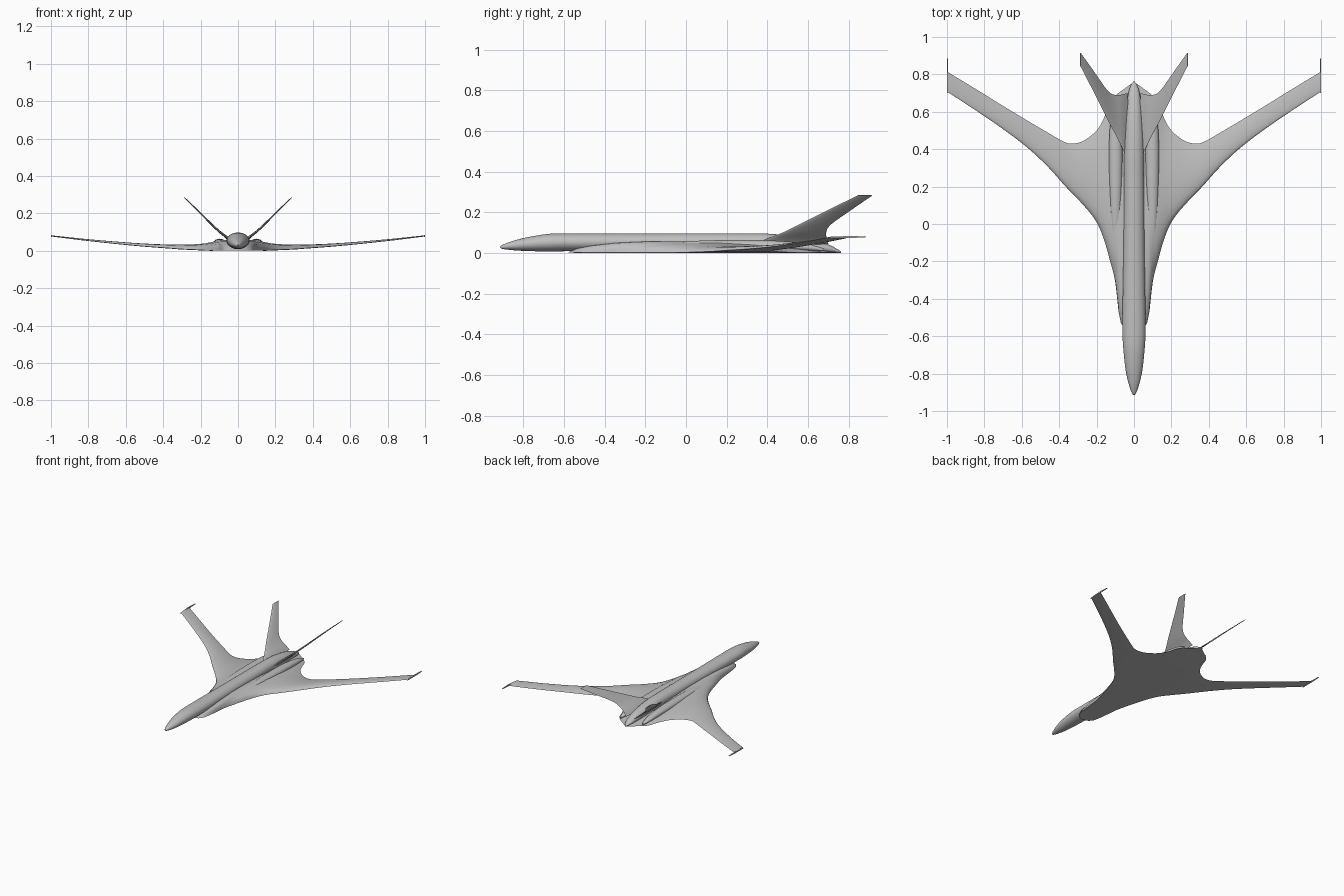
import bpy, bmesh, math

old = bpy.data.objects.get("Cube")
if old:
    bpy.data.objects.remove(old, do_unlink=True)

grey = bpy.data.materials.new("light grey")
grey.use_nodes = True
COLOUR = (0.52, 0.52, 0.52, 1)
grey.diffuse_color = COLOUR
grey.node_tree.nodes["Principled BSDF"].inputs["Base Color"].default_value = COLOUR


def loft(name, rings, mirror=False, angle=40):
    """Skin closed rings of equal point count, cap both ends."""
    bm = bmesh.new()
    vr = [[bm.verts.new(p) for p in ring] for ring in rings]
    n = len(vr[0])
    for a, b in zip(vr, vr[1:]):
        for i in range(n):
            j = (i + 1) % n
            bm.faces.new((a[i], a[j], b[j], b[i]))
    bm.faces.new(vr[0])
    bm.faces.new(vr[-1])
    bmesh.ops.recalc_face_normals(bm, faces=bm.faces)
    mesh = bpy.data.meshes.new(name)
    bm.to_mesh(mesh)
    bm.free()
    mesh.materials.append(grey)
    ob = bpy.data.objects.new(name, mesh)
    bpy.context.collection.objects.link(ob)
    if mirror:
        ob.modifiers.new("mirror", 'MIRROR').use_axis[0] = True
    bpy.ops.object.select_all(action='DESELECT')
    ob.select_set(True)
    bpy.context.view_layer.objects.active = ob
    bpy.ops.object.shade_smooth_by_angle(angle=math.radians(angle))
    return ob


def smooth(rows, steps=4):
    """Catmull-Rom interpolation between rows of numbers."""
    out = []
    for i in range(len(rows) - 1):
        p = [rows[max(0, min(len(rows) - 1, i + k))] for k in (-1, 0, 1, 2)]
        for s in range(steps):
            t = s / steps
            out.append([0.5 * (2 * b + (c - a) * t + (2 * a - 5 * b + 4 * c - d) * t * t
                               + (3 * b - a - 3 * c + d) * t ** 3) for a, b, c, d in zip(*p)])
    return out + [list(rows[-1])]


def tube(cx, rows, n=32):
    """Elliptical rings along y from (y, half width, centre z, half height)."""
    return [[(cx + rx * math.cos(2 * math.pi * k / n), y, zc + rz * math.sin(2 * math.pi * k / n))
             for k in range(n)] for y, rx, zc, rz in rows]


CHORD = [0, 0.02, 0.07, 0.16, 0.3, 0.45, 0.6, 0.75, 0.9, 1]


def foil(t):
    """Thickness share along the chord, 1 at the fattest point."""
    return max(0.0, 2.6 * math.sqrt(t) * (1 - t) ** 0.9) / 1.0 if t < 1 else 0.0


# Fuselage: pointed nose, straight barrel, drooping tail cone
body = [(-0.914, 0.003, 0.030, 0.003), (-0.90, 0.013, 0.031, 0.011), (-0.85, 0.030, 0.037, 0.023),
        (-0.78, 0.045, 0.044, 0.034), (-0.68, 0.056, 0.051, 0.043), (-0.60, 0.061, 0.053, 0.044),
        (-0.45, 0.061, 0.053, 0.044), (-0.1, 0.056, 0.053, 0.044), (0.30, 0.053, 0.053, 0.044),
        (0.45, 0.052, 0.050, 0.042), (0.60, 0.043, 0.038, 0.034), (0.70, 0.030, 0.022, 0.020),
        (0.745, 0.015, 0.010, 0.009), (0.762, 0.003, 0.004, 0.003)]
loft("fuselage", tube(0, smooth(body)))

# Blended wing: (x, leading edge y, trailing edge y, underside z, thickness)
wing = [(0, -0.58, 0.76, 0, 0.056), (0.07, -0.53, 0.71, 0, 0.055), (0.10, -0.31, 0.685, 0, 0.052),
        (0.13, -0.19, 0.65, 0, 0.046), (0.155, -0.10, 0.58, 0, 0.041), (0.185, -0.02, 0.52, 0.001, 0.035),
        (0.22, 0.040, 0.48, 0.003, 0.030), (0.27, 0.10, 0.445, 0.005, 0.026),
        (0.32, 0.153, 0.430, 0.008, 0.022), (0.37, 0.205, 0.437, 0.012, 0.019),
        (0.455, 0.30, 0.485, 0.018, 0.016), (0.56, 0.40, 0.547, 0.027, 0.013),
        (0.69, 0.50, 0.625, 0.040, 0.010), (0.835, 0.60, 0.715, 0.056, 0.007),
        (0.995, 0.705, 0.812, 0.076, 0.004)]


def wing_ring(x, le, te, z, t):
    c = te - le
    up = [(x, le + c * s, z + 0.002 + t * foil(s) / 1.02) for s in CHORD]
    low = [(x, le + c * s, z + 0.002 * abs(2 * s - 1) ** 6) for s in reversed(CHORD)]
    return up + low


half = [wing_ring(*r) for r in smooth(wing, 3)]
other = [[(-x, y, z) for x, y, z in ring] for ring in half[:0:-1]]
loft("blended_wing", other + half)

# Winglets: thin swept blades at the tips
loft("winglet", [[(x, 0.70, 0.074), (x, 0.815, 0.074), (x, 0.885, 0.078), (x, 0.885, 0.081),
                  (x, 0.80, 0.085), (x, 0.74, 0.080)] for x in (0.994, 1.0)], mirror=True, angle=20)

# Engine humps sunk into the wing beside the fuselage
hump = [(-0.10, 0.008, 0.035, 0.006), (-0.06, 0.020, 0.036, 0.014), (0.05, 0.028, 0.038, 0.022),
        (0.20, 0.034, 0.038, 0.026), (0.38, 0.036, 0.037, 0.026), (0.52, 0.031, 0.033, 0.022),
        (0.62, 0.022, 0.025, 0.015), (0.68, 0.008, 0.015, 0.006)]
loft("engine_hump", tube(0.098, smooth(hump), 24), mirror=True)

# V tail: (x, z, leading edge y, trailing edge y, thickness)
fin = [(0.035, 0.045, 0.34, 0.70, 0.016), (0.065, 0.075, 0.41, 0.692, 0.014),
       (0.10, 0.103, 0.480, 0.690, 0.012), (0.14, 0.140, 0.555, 0.712, 0.010),
       (0.21, 0.210, 0.695, 0.810, 0.008), (0.287, 0.284, 0.845, 0.918, 0.005)]


def fin_ring(x, z, le, te, t):
    d = t * 0.35
    side = [(s, d * foil(s)) for s in CHORD]
    pts = side + [(s, -h) for s, h in side[-2:0:-1]]
    return [(x + h, le + (te - le) * s, z - h) for s, h in pts]


loft("tail_fin", [fin_ring(*r) for r in smooth(fin, 3)], mirror=True)
